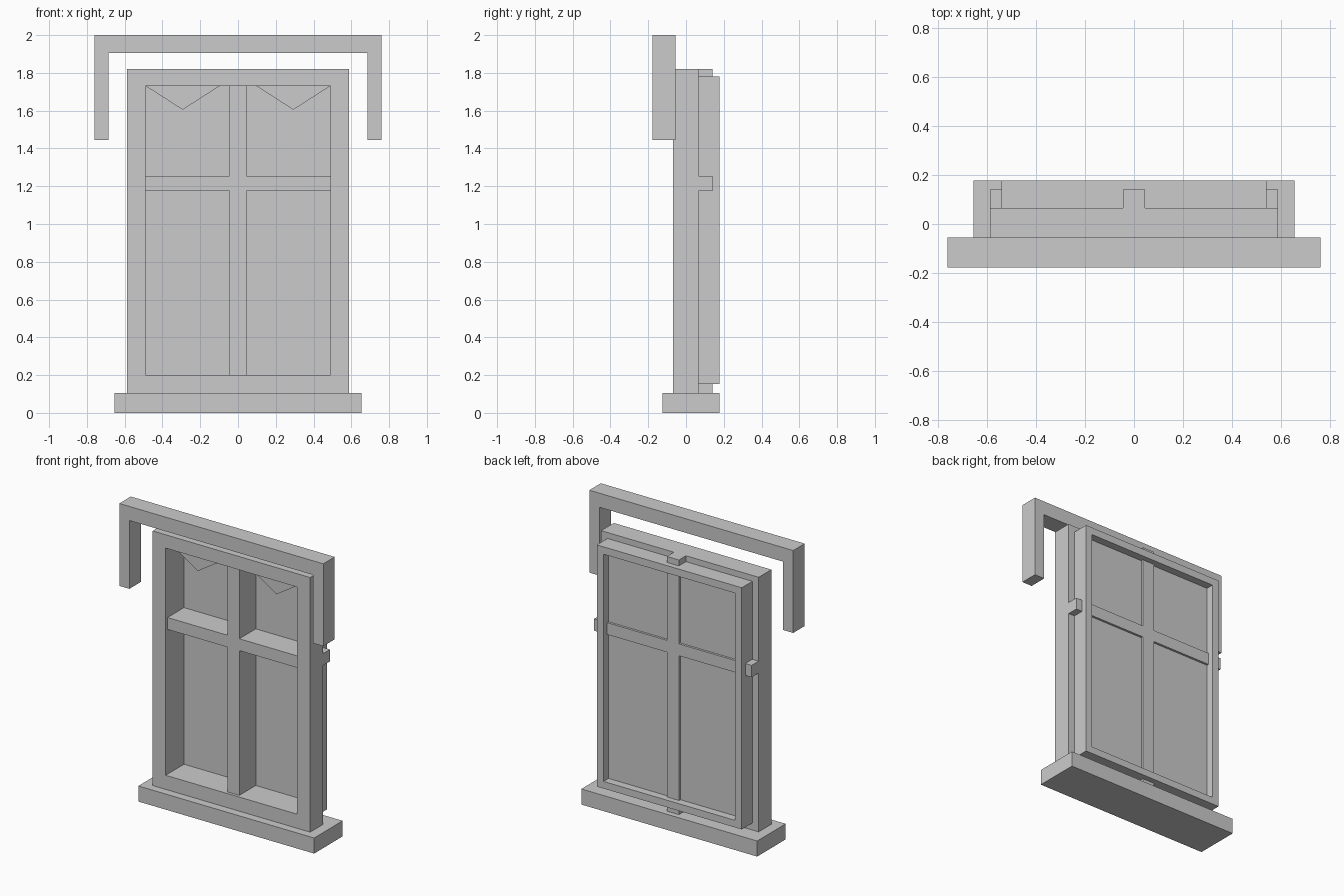
import bpy, bmesh

if "Cube" in bpy.data.objects:
    bpy.data.objects.remove(bpy.data.objects["Cube"])

BACK, FACE = 0.065, -0.07          # rear and front planes of the main frame
OPEN = (-0.49, 0.49, 0.2, 1.73)    # window opening: x0, x1, z0, z1


def solid(name, points, faces, y0, y1=None):
    """Extrude a flat XZ outline from y0 to y1; leave it as a sheet without y1."""
    bm = bmesh.new()
    verts = [bm.verts.new((x, y0, z)) for x, z in points]
    flat = [bm.faces.new([verts[i] for i in f]) for f in faces]
    if y1 is not None:
        res = bmesh.ops.extrude_face_region(bm, geom=flat, use_keep_orig=True)
        moved = [g for g in res["geom"] if isinstance(g, bmesh.types.BMVert)]
        bmesh.ops.translate(bm, verts=moved, vec=(0, y1 - y0, 0))
        bmesh.ops.recalc_face_normals(bm, faces=bm.faces[:])
    mesh = bpy.data.meshes.new(name)
    bm.to_mesh(mesh)
    bm.free()
    obj = bpy.data.objects.new(name, mesh)
    bpy.context.collection.objects.link(obj)
    return obj


def prism(name, points, y0, y1=None):
    return solid(name, points, [range(len(points))], y0, y1)


def rect(x0, x1, z0, z1):
    return [(x0, z0), (x1, z0), (x1, z1), (x0, z1)]


def ring(name, outer, y0, y1):
    """Rectangular frame around the window opening."""
    faces = [(i, (i + 1) % 4, (i + 1) % 4 + 4, i + 4) for i in range(4)]
    return solid(name, rect(*outer) + rect(*OPEN), faces, y0, y1)


# Sill and the bracket-shaped hood moulding
prism("sill", rect(-0.655, 0.655, 0, 0.105), -0.125, 0.178)
prism("hood_moulding", [(-0.76, 1.445), (-0.685, 1.445), (-0.685, 1.905), (0.685, 1.905),
                        (0.685, 1.445), (0.76, 1.445), (0.76, 2), (-0.76, 2)], -0.178, -0.056)

# Main frame and the smaller rear frame
ring("main_frame", (-0.587, 0.587, 0.1, 1.82), FACE, BACK)
ring("rear_frame", (-0.54, 0.54, 0.152, 1.78), BACK, 0.178)

# Cross-shaped glazing bars filling the opening
x0, x1, z0, z1 = OPEN
w, b0, b1 = 0.045, 1.175, 1.255
prism("glazing_bars", [(-w, z0), (w, z0), (w, b0), (x1, b0), (x1, b1), (w, b1),
                       (w, z1), (-w, z1), (-w, b1), (x0, b1), (x0, b0), (-w, b0)], -0.05, 0.14)

# Bar ends that poke out around the rear frame
for name, r in {"bar_end_left": (-0.587, x0, b0, b1), "bar_end_right": (x1, 0.587, b0, b1),
                "bar_end_bottom": (-w, w, 0.1, z0), "bar_end_top": (-w, w, z1, 1.82)}.items():
    prism(name, rect(*r), BACK, 0.14)

# Glass sheet
prism("glass", rect(*OPEN), 0.125)

# Triangular valances hanging at the top of each half
for side, cx in (("left", -0.293), ("right", 0.293)):
    prism("valance_" + side, [(cx, 1.605), (cx + 0.195, z1), (cx - 0.195, z1)], -0.01)
